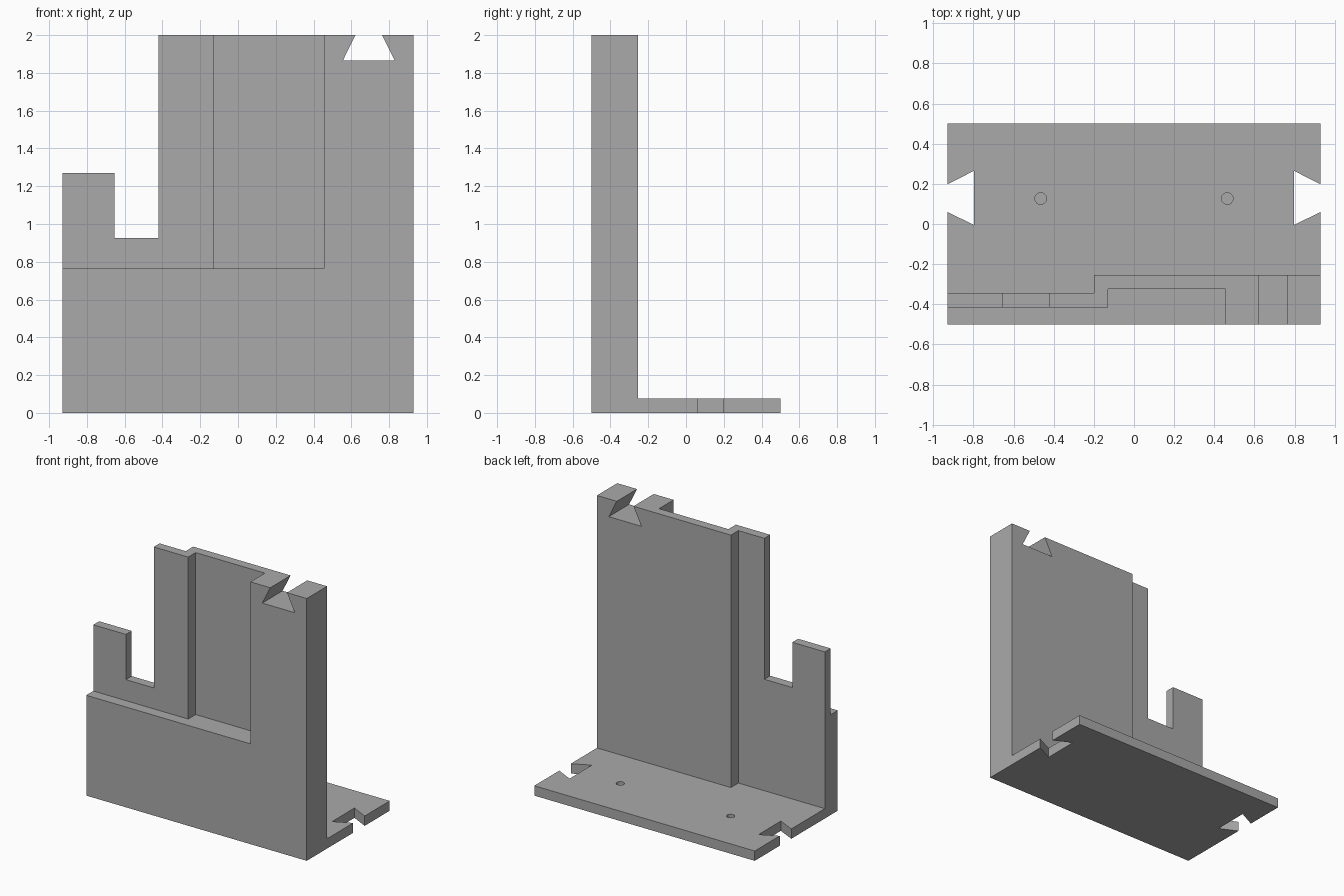
import bpy, bmesh, math
from mathutils import Vector

cube = bpy.data.objects.get("Cube")
if cube:
    bpy.data.objects.remove(cube, do_unlink=True)

# Single flat grey
grey = bpy.data.materials.new("plain_grey")
grey.use_nodes = True
GREY = (0.4, 0.4, 0.4, 1)
grey.diffuse_color = GREY
grey.node_tree.nodes["Principled BSDF"].inputs["Base Color"].default_value = GREY


def prism(name, outline, low, high, axis="z"):
    """Extrude an outline: xy points along z, or xz points along y."""
    def place(p, h):
        return Vector((p[0], p[1], h) if axis == "z" else (p[0], h, p[1]))
    bm = bmesh.new()
    face = bm.faces.new([bm.verts.new(place(p, low)) for p in outline])
    new = bmesh.ops.extrude_face_region(bm, geom=[face])["geom"]
    shift = place((0, 0), high - low)
    bmesh.ops.translate(bm, vec=shift, verts=[v for v in new if isinstance(v, bmesh.types.BMVert)])
    bmesh.ops.recalc_face_normals(bm, faces=bm.faces)
    mesh = bpy.data.meshes.new(name)
    bm.to_mesh(mesh)
    bm.free()
    mesh.materials.append(grey)
    obj = bpy.data.objects.new(name, mesh)
    bpy.context.collection.objects.link(obj)
    return obj


def rect(x0, x1, y0, y1):
    return [(x0, y0), (x1, y0), (x1, y1), (x0, y1)]


def circle(cx, cy, r, n=24):
    return [(cx + r * math.cos(math.tau * i / n), cy + r * math.sin(math.tau * i / n))
            for i in range(n)]


W, D, BASE, LEDGE = 0.93, 0.5, 0.075, 0.765
bracket = prism("bracket", rect(-W, W, -D, D), 0, 2)

cutters = [
    # Space behind the stepped wall, above the base plate
    prism("rear_space", [(-1.2, -0.345), (-0.2, -0.345), (-0.2, -0.255),
                         (1.2, -0.255), (1.2, 0.8), (-1.2, 0.8)], BASE, 2.2),
    # Stepped recess in the front, above the ledge
    prism("front_recess", [(-1.2, -0.8), (0.455, -0.8), (0.455, -0.325),
                           (-0.13, -0.325), (-0.13, -0.415), (-1.2, -0.415)], LEDGE, 2.2),
    # Slot and lowered tab at the right edge
    prism("slot", [(-1.2, 1.27), (-0.655, 1.27), (-0.655, 0.925), (-0.42, 0.925),
                   (-0.42, 2.2), (-1.2, 2.2)], -0.8, 0.8, "y"),
    # Dovetail in the top edge, sides carried on above the wall
    prism("top_dovetail", [(0.555, 1.865), (0.83, 1.865), (0.763, 2), (0.763, 2.1),
                           (0.622, 2.1), (0.622, 2)], -0.8, 0.8, "y"),
]
# Dovetails in the plate ends and blind holes, one per side
for s, side in ((-1, "right"), (1, "left")):
    cutters.append(prism(side + "_dovetail", [
        (s * 0.797, -0.005), (s * 0.797, 0.265), (s * W, 0.198), (s * 1.1, 0.198),
        (s * 1.1, 0.06), (s * W, 0.06)], -0.1, 0.3))
    cutters.append(prism(side + "_hole", circle(s * 0.465, 0.127, 0.029), 0.015, 0.3))

bpy.context.view_layer.objects.active = bracket
for cutter in cutters:
    cutter.hide_render = True
    mod = bracket.modifiers.new(cutter.name, "BOOLEAN")
    mod.operation = "DIFFERENCE"
    mod.solver = "EXACT"
    mod.object = cutter
    bpy.ops.object.modifier_apply(modifier=mod.name)
    bpy.data.objects.remove(cutter, do_unlink=True)
